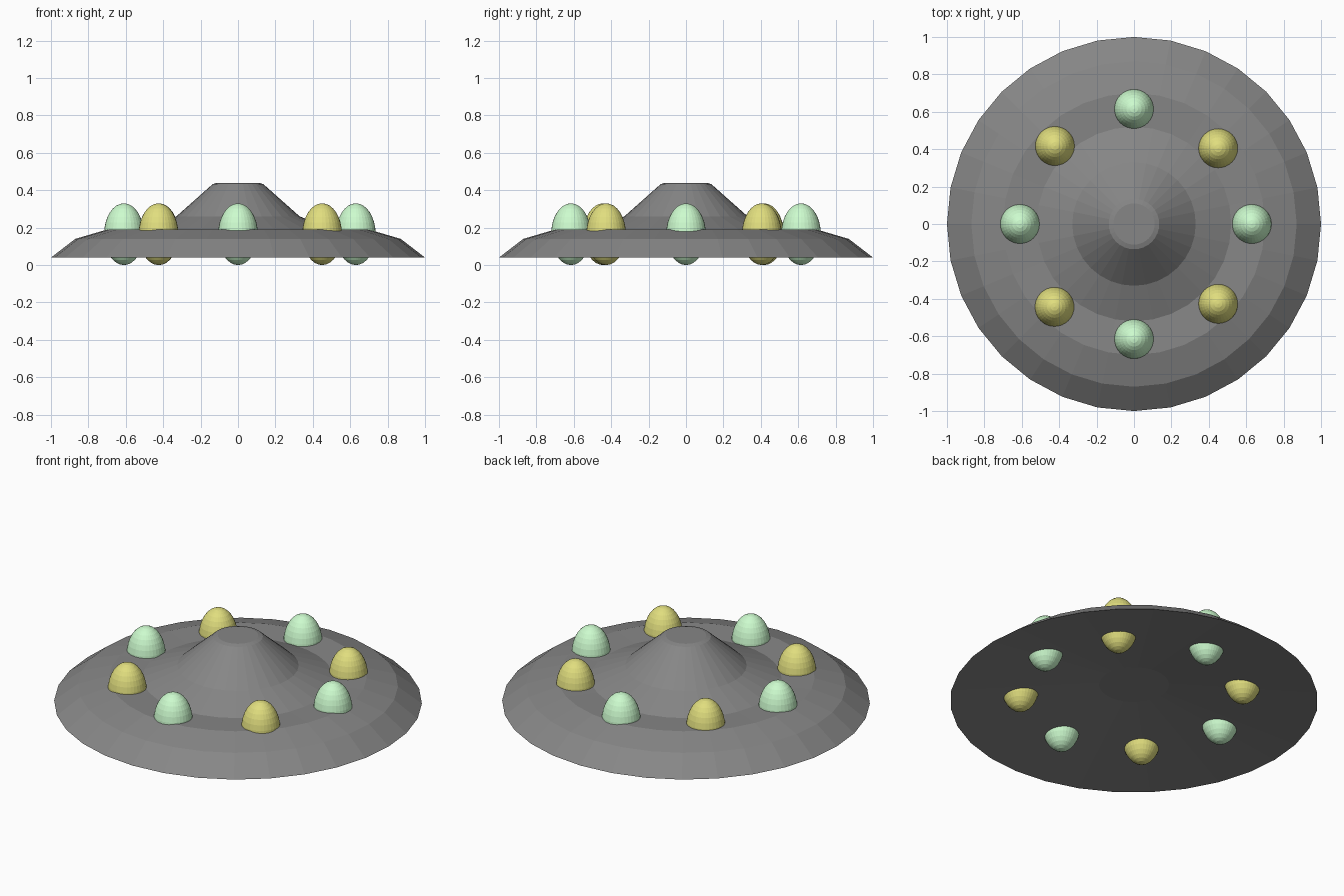
import bpy, bmesh
from math import cos, sin, pi

if "Cube" in bpy.data.objects:
    bpy.data.objects.remove(bpy.data.objects["Cube"])

SIDES = 32


def material(name, color):
    mat = bpy.data.materials.new(name)
    mat.diffuse_color = color
    mat.use_nodes = True
    mat.node_tree.nodes["Principled BSDF"].inputs["Base Color"].default_value = mat.diffuse_color
    return mat


def lathe(name, profile, mat):
    """Revolve an (r, z) profile whose two ends lie on the axis."""
    bm = bmesh.new()
    rings = []
    for r, z in profile:
        if r == 0:
            rings.append([bm.verts.new((0, 0, z))] * SIDES)
        else:
            rings.append([bm.verts.new((r * cos(2 * pi * i / SIDES),
                                        r * sin(2 * pi * i / SIDES), z))
                          for i in range(SIDES)])
    for a, b in zip(rings, rings[1:]):
        for i in range(SIDES):
            j = (i + 1) % SIDES
            bm.faces.new(list(dict.fromkeys((a[i], a[j], b[j], b[i]))))
    bmesh.ops.recalc_face_normals(bm, faces=bm.faces)
    mesh = bpy.data.meshes.new(name)
    bm.to_mesh(mesh)
    bm.free()
    mesh.materials.append(mat)
    obj = bpy.data.objects.new(name, mesh)
    bpy.context.collection.objects.link(obj)
    return obj


def lamp(name, x, y, mat):
    bpy.ops.mesh.primitive_uv_sphere_add(segments=32, ring_count=16, radius=1,
                                         location=(x, y, 0.165))
    obj = bpy.context.object
    obj.name = name
    obj.scale = (0.106, 0.106, 0.165)
    obj.data.materials.append(mat)


# Saucer hull: shallow hollow underside, stepped rim, central cone
dark_grey = material("dark_grey", (0.24, 0.24, 0.24, 1))
lathe("saucer_hull", [(0, 0.14), (0.19, 0.14), (1.0, 0.04), (0.87, 0.14),
                      (0.70, 0.19), (0.52, 0.185), (0.33, 0.26),
                      (0.135, 0.433), (0.11, 0.44), (0, 0.44)], dark_grey)

# Egg-shaped lamps piercing the hull, alternating colours
green = material("pale_green", (0.61, 0.97, 0.62, 1))
yellow = material("yellow", (0.75, 0.73, 0.21, 1))
for i, (x, y) in enumerate([(0.63, 0), (0, 0.615), (-0.61, 0), (0, -0.615)]):
    lamp(f"green_lamp_{i + 1}", x, y, green)
for i, (x, y) in enumerate([(0.45, 0.405), (-0.423, 0.417),
                            (-0.425, -0.443), (0.45, -0.427)]):
    lamp(f"yellow_lamp_{i + 1}", x, y, yellow)
